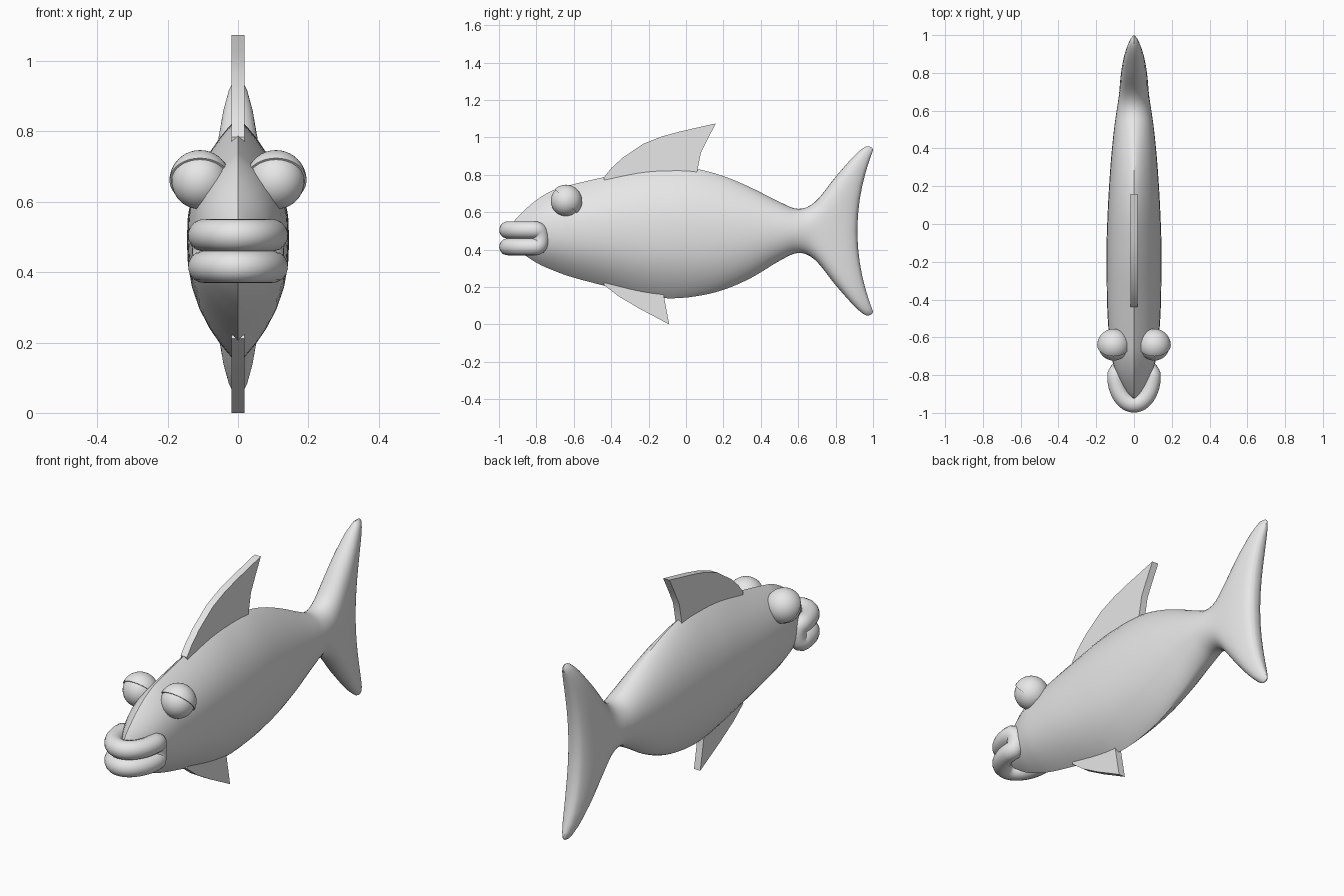
import bpy, bmesh, math
from mathutils import Vector

if "Cube" in bpy.data.objects:
    bpy.data.objects.remove(bpy.data.objects["Cube"])

grey = bpy.data.materials.new("plain grey")
grey.diffuse_color = (0.8, 0.8, 0.8, 1)
grey.use_nodes = True
grey.node_tree.nodes["Principled BSDF"].inputs["Base Color"].default_value = grey.diffuse_color


def finish(name, bm, angle=35):
    """Turn a bmesh into a smooth-shaded object."""
    bmesh.ops.recalc_face_normals(bm, faces=bm.faces)
    me = bpy.data.meshes.new(name)
    bm.to_mesh(me)
    bm.free()
    me.materials.append(grey)
    ob = bpy.data.objects.new(name, me)
    bpy.context.collection.objects.link(ob)
    bpy.ops.object.select_all(action='DESELECT')
    ob.select_set(True)
    bpy.context.view_layer.objects.active = ob
    bpy.ops.object.shade_smooth_by_angle(angle=math.radians(angle))
    return ob


def spline(a, b, c, d, u):
    """Catmull-Rom blend of four rows."""
    return [0.5 * (2*q + (r-p)*u + (2*p-5*q+4*r-s)*u*u + (3*q-p-3*r+s)*u**3)
            for p, q, r, s in zip(a, b, c, d)]


def smooth_rows(rows, steps):
    out = []
    n = len(rows) - 1
    for i in range(n):
        for k in range(steps):
            out.append(spline(rows[max(i-1, 0)], rows[i], rows[i+1],
                              rows[min(i+2, n)], k / steps))
    return out + [list(rows[-1])]


# Body and tail: rows of y, bottom z, top z, half width, backward sweep of tips
STATIONS = [
    (-0.93, 0.44, 0.53, 0.004, 0), (-0.90, 0.40, 0.575, 0.035, 0),
    (-0.80, 0.33, 0.665, 0.09, 0), (-0.70, 0.285, 0.722, 0.12, 0),
    (-0.60, 0.25, 0.75, 0.132, 0), (-0.44, 0.208, 0.787, 0.142, 0),
    (-0.25, 0.16, 0.828, 0.145, 0), (-0.10, 0.14, 0.84, 0.145, 0),
    (0.05, 0.15, 0.832, 0.14, 0), (0.20, 0.185, 0.793, 0.132, 0),
    (0.35, 0.25, 0.73, 0.121, 0), (0.50, 0.34, 0.655, 0.106, 0),
    (0.60, 0.382, 0.618, 0.092, 0), (0.68, 0.345, 0.655, 0.08, 0.01),
    (0.76, 0.21, 0.79, 0.073, 0.04), (0.82, 0.098, 0.902, 0.065, 0.08),
    (0.87, 0.05, 0.95, 0.053, 0.09), (0.903, 0.055, 0.945, 0.036, 0.09),
    (0.916, 0.07, 0.93, 0.014, 0.084),
]
SIDES = 32
bm = bmesh.new()
rings = []
for y, lo, hi, w, sweep in smooth_rows(STATIONS, 4):
    mid, half = (lo + hi) / 2, (hi - lo) / 2
    f = min(max((y + 0.1) / 0.7, 0), 1)       # ridged front to oval rear
    g = min(max((y - 0.65) / 0.15, 0), 1)     # fuller tail section
    p, q = 2.4 - 0.4 * f + 1.6 * g, 1 - 0.5 * f
    ring = []
    for k in range(SIDES):
        a = 2 * math.pi * k / SIDES
        t = math.cos(a)
        x = w * max(1 - abs(t) ** p, 0) ** q * (1 if k < SIDES / 2 else -1)
        ring.append(bm.verts.new((x, y + sweep * t * t, mid + half * t)))
    rings.append(ring)
for r0, r1 in zip(rings, rings[1:]):
    for k in range(SIDES):
        j = (k + 1) % SIDES
        bm.faces.new((r0[k], r0[j], r1[j], r1[k]))
bm.faces.new(rings[0])
for k in range(SIDES // 2):                   # trailing edge strips
    a, b = rings[-1][k], rings[-1][k + 1]
    c, d = rings[-1][SIDES - k - 1], rings[-1][(SIDES - k) % SIDES]
    corners = list(dict.fromkeys((a, b, c, d)))
    if len(corners) > 2:
        bm.faces.new(corners)
finish("body_and_tail", bm, 40)


# Fins: flat plates cut to a side profile of (y, z)
def fin(name, outline, thick=0.018):
    bm = bmesh.new()
    face = bm.faces.new([bm.verts.new((-thick, y, z)) for y, z in outline])
    out = bmesh.ops.extrude_face_region(bm, geom=[face])
    moved = [v for v in out["geom"] if isinstance(v, bmesh.types.BMVert)]
    bmesh.ops.translate(bm, verts=moved, vec=(2 * thick, 0, 0))
    return finish(name, bm, 30)


fin("top_fin", [(-0.43, 0.74), (-0.44, 0.785), (-0.40, 0.835), (-0.34, 0.89),
                (-0.23, 0.965), (-0.13, 1.005), (-0.03, 1.032), (0.16, 1.075),
                (0.115, 0.99), (0.08, 0.92), (0.06, 0.82), (0.06, 0.75)])
fin("bottom_fin", [(-0.44, 0.212), (-0.36, 0.15), (-0.25, 0.085), (-0.09, 0.0),
                   (-0.105, 0.08), (-0.12, 0.16), (-0.12, 0.22), (-0.43, 0.25)])


# Lips: one rounded tube running along the upper lip and back along the lower
RAD, MID, GAP = 0.046, 0.46, 0.045
path = []
for side in (1, -1):
    for i in range(25):                       # horseshoe across the front
        a = math.pi * i / 24
        path.append(Vector((side * -0.097 * math.cos(a),
                            -0.80 - 0.153 * math.sin(a), MID + side * GAP)))
    for i in range(1, 8):                     # turn at the mouth corner
        a = math.pi * i / 8
        path.append(Vector((side * (0.097 - 0.012 * math.sin(a)),
                            -0.80 + 0.022 * math.sin(a),
                            MID + side * GAP * math.cos(a))))
cu = bpy.data.curves.new("lips_path", 'CURVE')
cu.dimensions = '3D'
cu.bevel_depth = RAD
cu.bevel_resolution = 6
sp = cu.splines.new('POLY')
sp.points.add(len(path) - 1)
for pt, co in zip(sp.points, path):
    pt.co = (*co, 1)
sp.use_cyclic_u = True
tmp = bpy.data.objects.new("lips_path", cu)
bpy.context.collection.objects.link(tmp)
bm = bmesh.new()
bm.from_mesh(tmp.to_mesh())
tmp.to_mesh_clear()
bpy.data.objects.remove(tmp)
finish("lips", bm, 60)


# Eyes: a ball with a slightly larger lid covering the upper rear half
def eye_part(name, x, radius, lid):
    bm = bmesh.new()
    bmesh.ops.create_uvsphere(bm, u_segments=32, v_segments=20, radius=radius)
    if lid:
        geom = bm.verts[:] + bm.edges[:] + bm.faces[:]
        cut = bmesh.ops.bisect_plane(bm, geom=geom, plane_co=(0, 0, 0),
                                     plane_no=(0, 0.74, 0.67), clear_inner=True)
        rim = [e for e in cut["geom_cut"] if isinstance(e, bmesh.types.BMEdge)]
        bmesh.ops.contextual_create(bm, geom=rim)
    bmesh.ops.translate(bm, verts=bm.verts, vec=(x, -0.642, 0.66))
    finish(name, bm, 40)


for label, s in (("right", 1), ("left", -1)):
    eye_part(label + "_eyeball", s * 0.108, 0.081, False)
    eye_part(label + "_eyelid", s * 0.108, 0.087, True)
